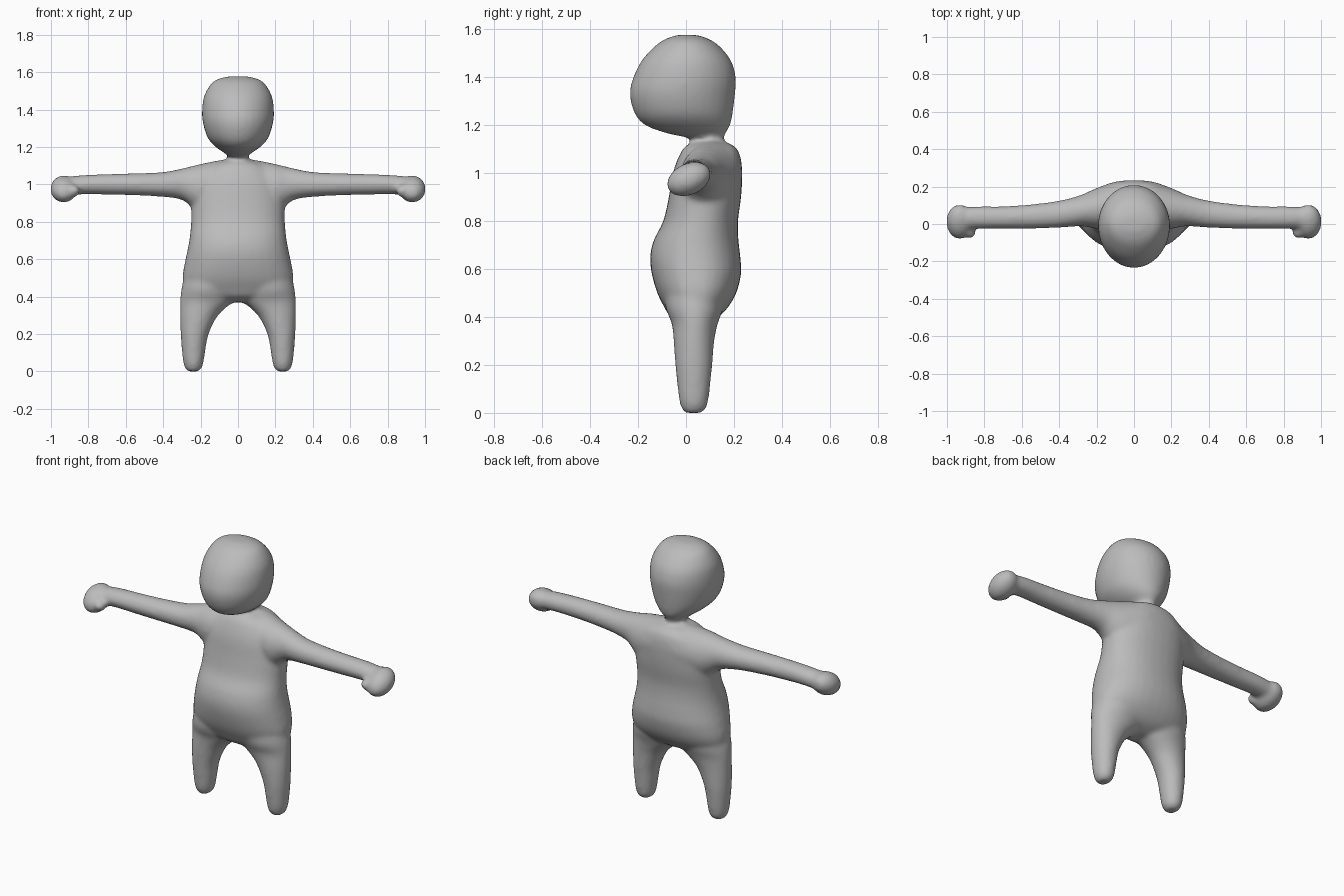
import bpy
import bmesh
from math import cos, sin, tau, radians
from mathutils import Matrix, Vector

if "Cube" in bpy.data.objects:
    bpy.data.objects.remove(bpy.data.objects["Cube"], do_unlink=True)

SIDES = 32
STEPS = 4
PAD = 0.005  # allowance for the shrinkage of the smoothing pass


def catmull(p0, p1, p2, p3, t):
    """Smoothly interpolate one row of a section table."""
    return [0.5 * (2 * b + (c - a) * t + (2 * a - 5 * b + 4 * c - d) * t * t
                   + (3 * b - a - 3 * c + d) * t ** 3)
            for a, b, c, d in zip(p0, p1, p2, p3)]


def refine(rows):
    result = []
    last = len(rows) - 1
    for i in range(last):
        group = [rows[max(0, min(last, i + k))] for k in (-1, 0, 1, 2)]
        result += [catmull(*group, s / STEPS) for s in range(STEPS)]
    return result + [rows[-1]]


def loft(bm, rows, place, power=2.0):
    """Skin oval sections: station, then low and high limits on both axes."""
    def bend(v):
        return abs(v) ** (2 / power) * (1 if v > 0 else -1)

    rings = []
    for t, a_low, a_high, b_low, b_high in refine(rows):
        ring = []
        for i in range(SIDES):
            angle = tau * i / SIDES
            a = (a_low + a_high) / 2 + bend(cos(angle)) * ((a_high - a_low) / 2 + PAD)
            b = (b_low + b_high) / 2 + bend(sin(angle)) * ((b_high - b_low) / 2 + PAD)
            ring.append(bm.verts.new(place(t, a, b)))
        rings.append(ring)
    for low, high in zip(rings, rings[1:]):
        for i in range(SIDES):
            j = (i + 1) % SIDES
            bm.faces.new((low[i], low[j], high[j], high[i]))
    bm.faces.new(rings[0])
    bm.faces.new(rings[-1])


def ball(bm, centre, radii, tilt=0):
    matrix = (Matrix.Translation(centre) @ Matrix.Rotation(radians(tilt), 4, "X")
              @ Matrix.Diagonal(Vector(radii).to_4d()))
    bmesh.ops.create_uvsphere(bm, u_segments=24, v_segments=16, radius=1, matrix=matrix)


def symmetric(rows):
    return [(z, -w, w, front, back) for z, w, front, back in rows]


# Sections: height, half width, front, back
head = symmetric([
    (1.10, 0.05, 0.05, 0.15), (1.14, 0.045, 0.04, 0.15), (1.165, 0.065, -0.07, 0.16),
    (1.20, 0.115, -0.165, 0.18), (1.25, 0.158, -0.21, 0.19), (1.33, 0.183, -0.23, 0.2),
    (1.40, 0.187, -0.215, 0.203), (1.47, 0.177, -0.18, 0.183), (1.53, 0.145, -0.125, 0.135),
    (1.56, 0.11, -0.08, 0.09), (1.577, 0.05, -0.03, 0.04)])

torso = symmetric([
    (0.37, 0.1, -0.01, 0.07), (0.40, 0.2, -0.06, 0.13), (0.44, 0.275, -0.085, 0.17),
    (0.50, 0.292, -0.115, 0.205), (0.58, 0.28, -0.138, 0.225), (0.65, 0.265, -0.145, 0.222),
    (0.72, 0.253, -0.13, 0.214), (0.80, 0.246, -0.09, 0.212), (0.90, 0.245, -0.067, 0.225),
    (1.00, 0.23, -0.05, 0.23), (1.07, 0.19, -0.025, 0.222), (1.11, 0.13, 0, 0.2),
    (1.13, 0.06, 0.04, 0.16)])

# Height, inner, outer, front, back
leg = [
    (0, 0.215, 0.265, 0, 0.06), (0.02, 0.197, 0.28, -0.015, 0.08),
    (0.06, 0.187, 0.29, -0.025, 0.09), (0.12, 0.178, 0.296, -0.032, 0.097),
    (0.20, 0.162, 0.302, -0.04, 0.105), (0.29, 0.118, 0.305, -0.046, 0.112),
    (0.34, 0.07, 0.305, -0.05, 0.12), (0.38, 0.02, 0.305, -0.057, 0.13),
    (0.44, 0, 0.298, -0.08, 0.15), (0.52, 0, 0.28, -0.08, 0.15)]

# Distance from the middle, front, back, bottom, top
arm = [
    (0, 0, 0.23, 0.9, 1.132), (0.1, -0.01, 0.222, 0.88, 1.124),
    (0.2, -0.02, 0.187, 0.86, 1.104), (0.25, -0.01, 0.165, 0.885, 1.092),
    (0.3, -0.007, 0.145, 0.922, 1.08), (0.4, -0.015, 0.12, 0.938, 1.061),
    (0.55, -0.02, 0.1, 0.946, 1.054), (0.7, -0.02, 0.09, 0.95, 1.05),
    (0.82, -0.02, 0.09, 0.952, 1.045), (0.92, -0.02, 0.085, 0.945, 1.035)]

bm = bmesh.new()
loft(bm, head, lambda t, a, b: (a, b, t))
loft(bm, torso, lambda t, a, b: (a, b, t), power=2.2)
for side in (1, -1):
    loft(bm, leg, lambda t, a, b: (side * a, b, t))
    loft(bm, arm, lambda t, a, b: (side * t, a, b))
    # Mitten hand, tipped forward, with a thumb bump
    ball(bm, (side * 0.932, 0.012, 0.975), (0.072, 0.098, 0.066), tilt=25)
    ball(bm, (side * 0.88, -0.042, 0.965), (0.035, 0.035, 0.033))
bmesh.ops.recalc_face_normals(bm, faces=bm.faces)

mesh = bpy.data.meshes.new("body")
bm.to_mesh(mesh)
bm.free()
body = bpy.data.objects.new("body", mesh)
bpy.context.collection.objects.link(body)

# Plain clay colour
grey = bpy.data.materials.new("clay grey")
grey.use_nodes = True
colour = (0.5, 0.5, 0.5, 1)
grey.diffuse_color = colour
grey.node_tree.nodes["Principled BSDF"].inputs["Base Color"].default_value = colour
mesh.materials.append(grey)

# Fuse the parts into one continuous skin and soften the joins
fuse = body.modifiers.new("fuse", "REMESH")
fuse.mode = "VOXEL"
fuse.voxel_size = 0.012
fuse.use_smooth_shade = True
soften = body.modifiers.new("soften", "SMOOTH")
soften.factor = 0.5
soften.iterations = 10
